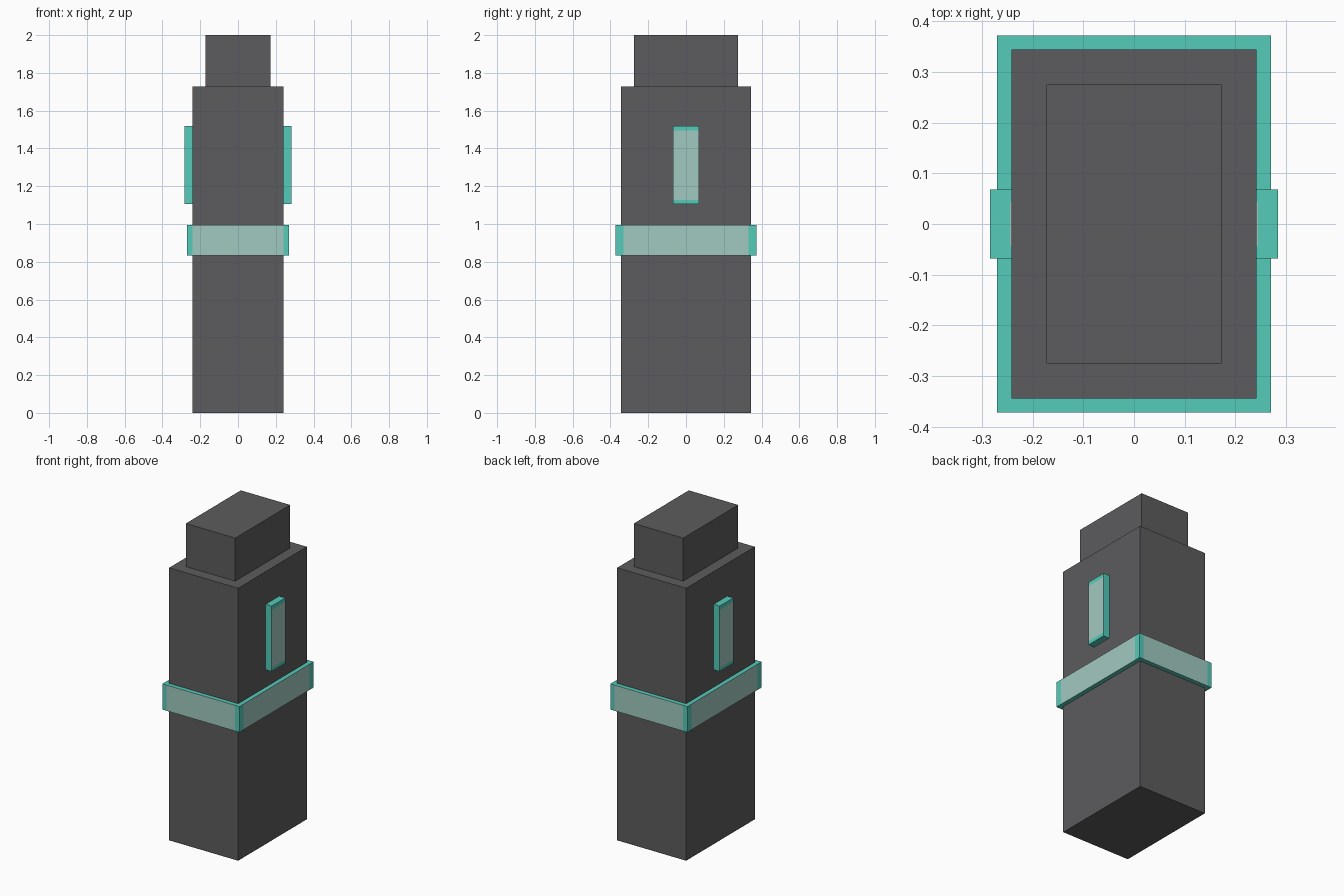
import bpy, bmesh
from mathutils import Vector

cube = bpy.data.objects.get("Cube")
if cube:
    bpy.data.objects.remove(cube, do_unlink=True)


def material(name, rgb):
    m = bpy.data.materials.new(name)
    m.use_nodes = True
    m.diffuse_color = (*rgb, 1)
    m.node_tree.nodes["Principled BSDF"].inputs["Base Color"].default_value = (*rgb, 1)
    return m


dark_grey = material("dark grey", (0.107, 0.107, 0.112))
teal = material("teal", (0.089, 0.597, 0.491))
pale_teal = material("pale teal", (0.356, 0.584, 0.533))


def box(name, half_x, half_y, bottom, top, mats, cuts=(), rule=None):
    """Box on the z axis, split at (axis, position) cuts, faces coloured by rule."""
    bm = bmesh.new()
    bmesh.ops.create_cube(bm, size=2)
    for v in bm.verts:
        v.co = (v.co.x * half_x, v.co.y * half_y, top if v.co.z > 0 else bottom)
    for axis, pos in cuts:
        normal = Vector((0, 0, 0))
        normal[axis] = 1
        bmesh.ops.bisect_plane(bm, geom=bm.verts[:] + bm.edges[:] + bm.faces[:],
                               plane_co=normal * pos, plane_no=normal)
    bm.normal_update()
    if rule:
        for f in bm.faces:
            f.material_index = int(rule(f.calc_center_median(), f.normal))
    mesh = bpy.data.meshes.new(name)
    bm.to_mesh(mesh)
    bm.free()
    for m in mats:
        mesh.materials.append(m)
    ob = bpy.data.objects.new(name, mesh)
    bpy.context.collection.objects.link(ob)
    return ob


# Main block and the smaller cap on top
box("body", 0.242, 0.344, 0, 1.727, [dark_grey])
box("cap", 0.173, 0.275, 1.727, 2, [dark_grey])


# Band round the middle: pale sides with teal corners
def band_pale(c, n):
    if abs(n.z) > 0.5:
        return False
    return abs(c.y) < 0.33 if abs(n.x) > 0.5 else abs(c.x) < 0.24


box("band", 0.27, 0.372, 0.832, 0.995, [teal, pale_teal],
    [(0, -0.24), (0, 0.24), (1, -0.33), (1, 0.33)], band_pale)


# Bar through the body that shows as a raised light on each side
def bar_pale(c, n):
    if abs(n.x) > 0.5:
        return 1.128 < c.z < 1.495
    return abs(n.z) > 0.5 and abs(c.x) < 0.245 and abs(c.y) < 0.044


box("side_lights", 0.284, 0.068, 1.105, 1.52, [teal, pale_teal],
    [(0, -0.245), (0, 0.245), (1, -0.044), (1, 0.044), (2, 1.128), (2, 1.495)], bar_pale)
